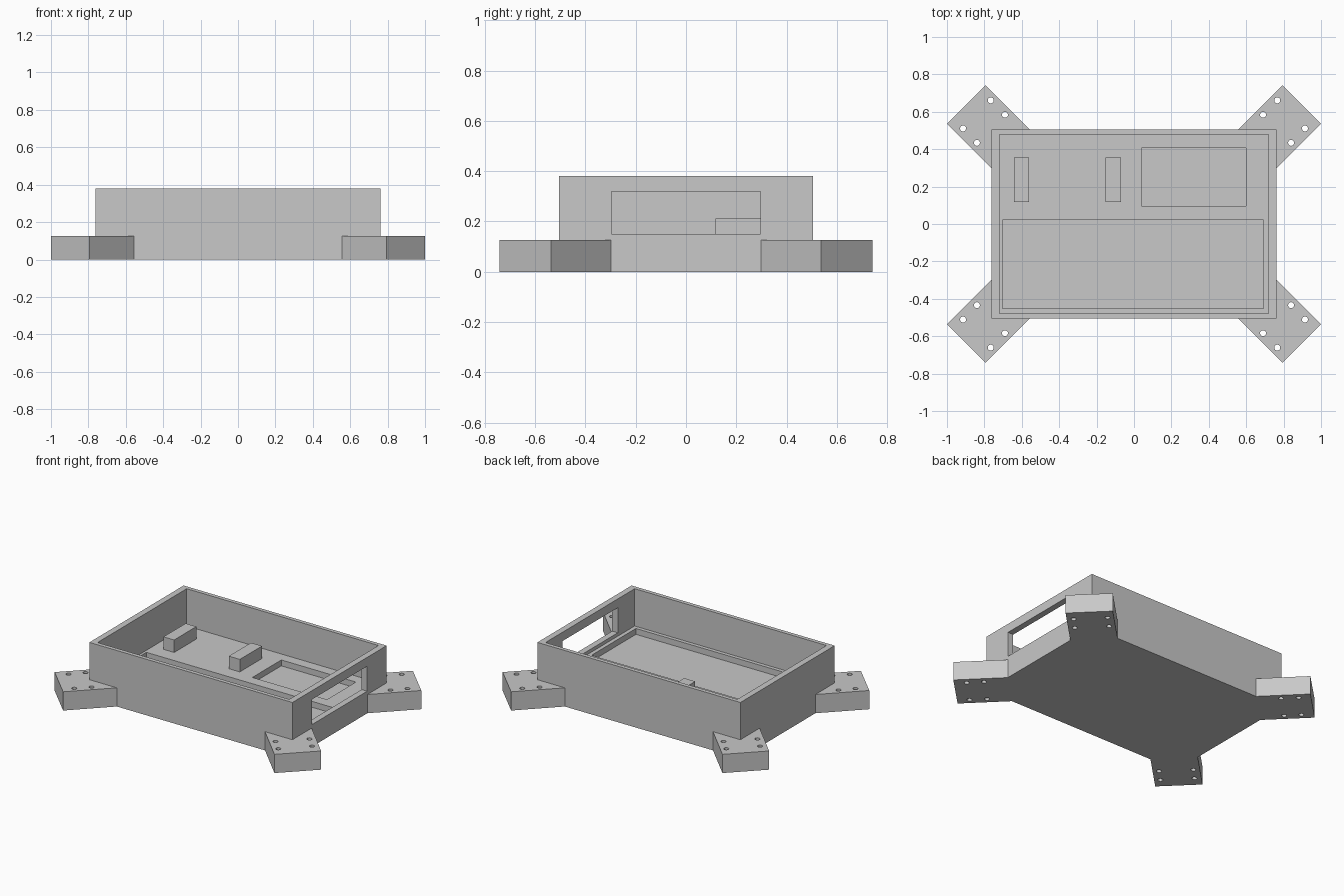
import bpy
import bmesh
from mathutils import Vector

cube = bpy.data.objects.get("Cube")
if cube:
    bpy.data.objects.remove(cube, do_unlink=True)

grey = bpy.data.materials.new("matte grey")
grey.use_nodes = True
colour = (0.58, 0.58, 0.58, 1)
grey.diffuse_color = colour
grey.node_tree.nodes["Principled BSDF"].inputs["Base Color"].default_value = colour

FLOOR = 0.127    # inner floor, level with the feet tops
HEIGHT = 0.38
RECESS = 0.087   # bottom of the shallow pockets


def finish(name, bm):
    """Turn a bmesh into a named grey object."""
    bmesh.ops.recalc_face_normals(bm, faces=bm.faces)
    mesh = bpy.data.meshes.new(name)
    bm.to_mesh(mesh)
    bm.free()
    mesh.materials.append(grey)
    obj = bpy.data.objects.new(name, mesh)
    bpy.context.collection.objects.link(obj)
    return obj


def box(name, x, y, z):
    """Box from (min, max) ranges on each axis."""
    bm = bmesh.new()
    bmesh.ops.create_cube(bm, size=1)
    for v in bm.verts:
        v.co = Vector(r[0] if c < 0 else r[1] for c, r in zip(v.co, (x, y, z)))
    return finish(name, bm)


def prism(name, outline, z0, z1):
    """Extrude a flat outline upwards."""
    bm = bmesh.new()
    face = bm.faces.new([bm.verts.new((x, y, z0)) for x, y in outline])
    ext = bmesh.ops.extrude_face_region(bm, geom=[face])
    for v in ext["geom"]:
        if isinstance(v, bmesh.types.BMVert):
            v.co.z = z1
    return finish(name, bm)


def combine(target, other, operation):
    """Apply an exact boolean and discard the helper."""
    other.hide_render = True
    mod = target.modifiers.new(operation.lower(), "BOOLEAN")
    mod.operation = operation
    mod.solver = "EXACT"
    mod.object = other
    bpy.context.view_layer.objects.active = target
    bpy.ops.object.modifier_apply(modifier=mod.name)
    bpy.data.objects.remove(other, do_unlink=True)


# Solid body with four diagonal mounting feet
body = box("tray_body", (-0.762, 0.762), (-0.505, 0.505), (0, HEIGHT))
corners = [(sx, sy) for sx in (-1, 1) for sy in (-1, 1)]
foot = [(1, 0.537), (0.793, 0.742), (0.456, 0.405), (0.663, 0.2)]
for sx, sy in corners:
    arm = prism("foot", [(x * sx, y * sy) for x, y in foot], 0, FLOOR)
    combine(body, arm, "UNION")

# Open cavity, shallow floor pockets and the side window
cuts = [
    ((-0.72, 0.72), (-0.478, 0.478), (FLOOR, 0.5)),
    ((-0.703, 0.693), (-0.453, 0.022), (RECESS, 0.2)),
    ((0.04, 0.6), (0.097, 0.407), (RECESS, 0.2)),
    ((0.68, 0.9), (-0.297, 0.297), (0.15, 0.32)),
]
for ranges in cuts:
    combine(body, box("cutter", *ranges), "DIFFERENCE")

# Four screw holes through every foot
holes = [(0.766, 0.661), (0.69, 0.584), (0.914, 0.511), (0.84, 0.434)]
bm = bmesh.new()
for sx, sy in corners:
    for x, y in holes:
        ring = bmesh.ops.create_cone(bm, cap_ends=True, segments=20,
                                     radius1=0.016, radius2=0.016, depth=0.5)
        bmesh.ops.translate(bm, verts=ring["verts"], vec=(x * sx, y * sy, 0.05))
combine(body, finish("hole_cutter", bm), "DIFFERENCE")

# Two support blocks standing on the floor
for name, x in (("outer_block", (-0.642, -0.562)), ("inner_block", (-0.152, -0.069))):
    box(name, x, (0.118, 0.356), (FLOOR - 0.01, 0.212))
